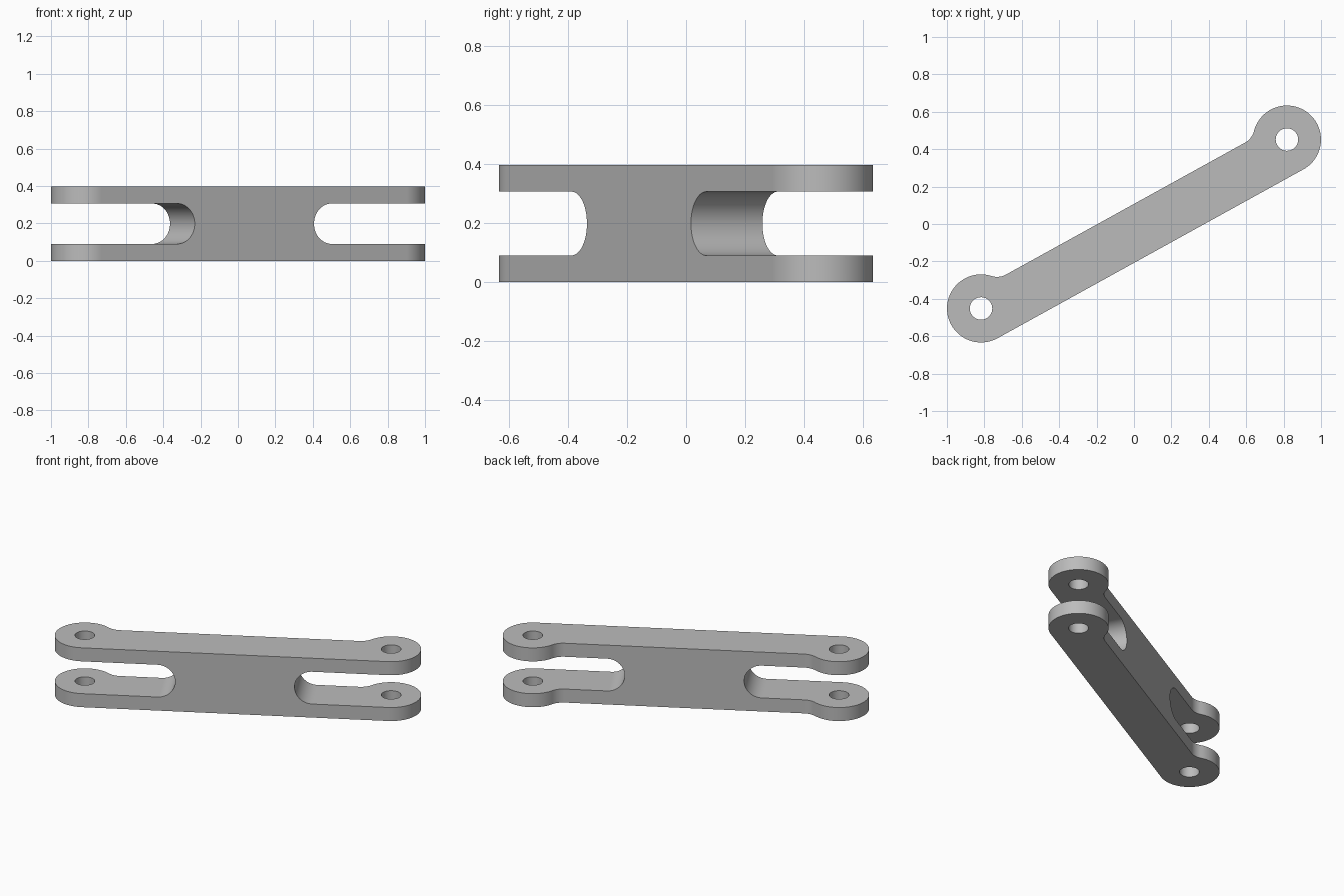
import bpy
import bmesh
from math import atan2, cos, pi, radians, sin, sqrt
from mathutils import Matrix

HALF = 0.934        # centre of the link to each eye
EYE_R = 0.182
EDGE = 0.094        # bar edge on the bossed side
FILLET = 0.1
HOLE_R = 0.06
HEIGHT = 0.397
SLOT_END = 0.364
SLOT_R = 0.108
ANGLE = radians(28.9)

old = bpy.data.objects.get("Cube")
if old:
    bpy.data.objects.remove(old, do_unlink=True)

steel = bpy.data.materials.new("plain grey")
steel.use_nodes = True
grey = (0.5, 0.5, 0.5, 1)
steel.diffuse_color = grey
steel.node_tree.nodes["Principled BSDF"].inputs["Base Color"].default_value = grey


def arc(cx, cy, r, start, end, steps):
    angles = [start + (end - start) * i / steps for i in range(steps + 1)]
    return [(cx + r * cos(a), cy + r * sin(a)) for a in angles]


def prism(name, points, depth, matrix=Matrix()):
    """Extrude a flat outline along its local z, then place it."""
    bm = bmesh.new()
    face = bm.faces.new([bm.verts.new((x, y, 0)) for x, y in points])
    ext = bmesh.ops.extrude_face_region(bm, geom=[face])
    top = [v for v in ext["geom"] if isinstance(v, bmesh.types.BMVert)]
    bmesh.ops.translate(bm, verts=top, vec=(0, 0, depth))
    bmesh.ops.transform(bm, matrix=matrix, verts=bm.verts)
    bmesh.ops.recalc_face_normals(bm, faces=bm.faces)
    mesh = bpy.data.meshes.new(name)
    bm.to_mesh(mesh)
    bm.free()
    mesh.materials.append(steel)
    obj = bpy.data.objects.new(name, mesh)
    bpy.context.collection.objects.link(obj)
    return obj


# Link outline: eye arc, blended into the bar, mirrored to the other end
du = sqrt((EYE_R + FILLET) ** 2 - (EDGE + FILLET) ** 2)
meet = atan2(EDGE + FILLET, -du)
half = arc(HALF, 0, EYE_R, -pi / 2, meet, 56)
half += arc(HALF - du, EDGE + FILLET, FILLET, meet - pi, -pi / 2, 12)[1:]
outline = half + [(-x, y) for x, y in reversed(half)]
link = prism("link_arm", outline, HEIGHT)

# Pin holes and fork slots
cutters = []
for side, label in ((1, "left"), (-1, "right")):
    hole = arc(side * HALF, 0, HOLE_R, 0, 2 * pi, 48)[:-1]
    cutters.append(prism(label + "_hole_cutter", hole, 1,
                         Matrix.Translation((0, 0, -0.3))))
    slot = arc(SLOT_END + SLOT_R, 0, SLOT_R, pi / 2, 3 * pi / 2, 32)
    slot += [(1.5, -SLOT_R), (1.5, SLOT_R)]
    place = (Matrix.Translation((0, 0.5, HEIGHT / 2))
             @ Matrix.Rotation(pi / 2, 4, "X"))
    cutters.append(prism(label + "_slot_cutter",
                         [(side * x, y) for x, y in slot], 1, place))

bpy.ops.object.select_all(action="DESELECT")
bpy.context.view_layer.objects.active = link
link.select_set(True)
for cutter in cutters:
    mod = link.modifiers.new(cutter.name, "BOOLEAN")
    mod.operation = "DIFFERENCE"
    mod.solver = "EXACT"
    mod.object = cutter
    bpy.ops.object.modifier_apply(modifier=mod.name)
    bpy.data.objects.remove(cutter, do_unlink=True)

# Smooth round walls, crisp rims, and the diagonal stance
link.data.transform(Matrix.Rotation(ANGLE, 4, "Z"))
bpy.ops.object.shade_smooth_by_angle(angle=radians(30))
weighted = link.modifiers.new("even_shading", "WEIGHTED_NORMAL")
weighted.keep_sharp = True
